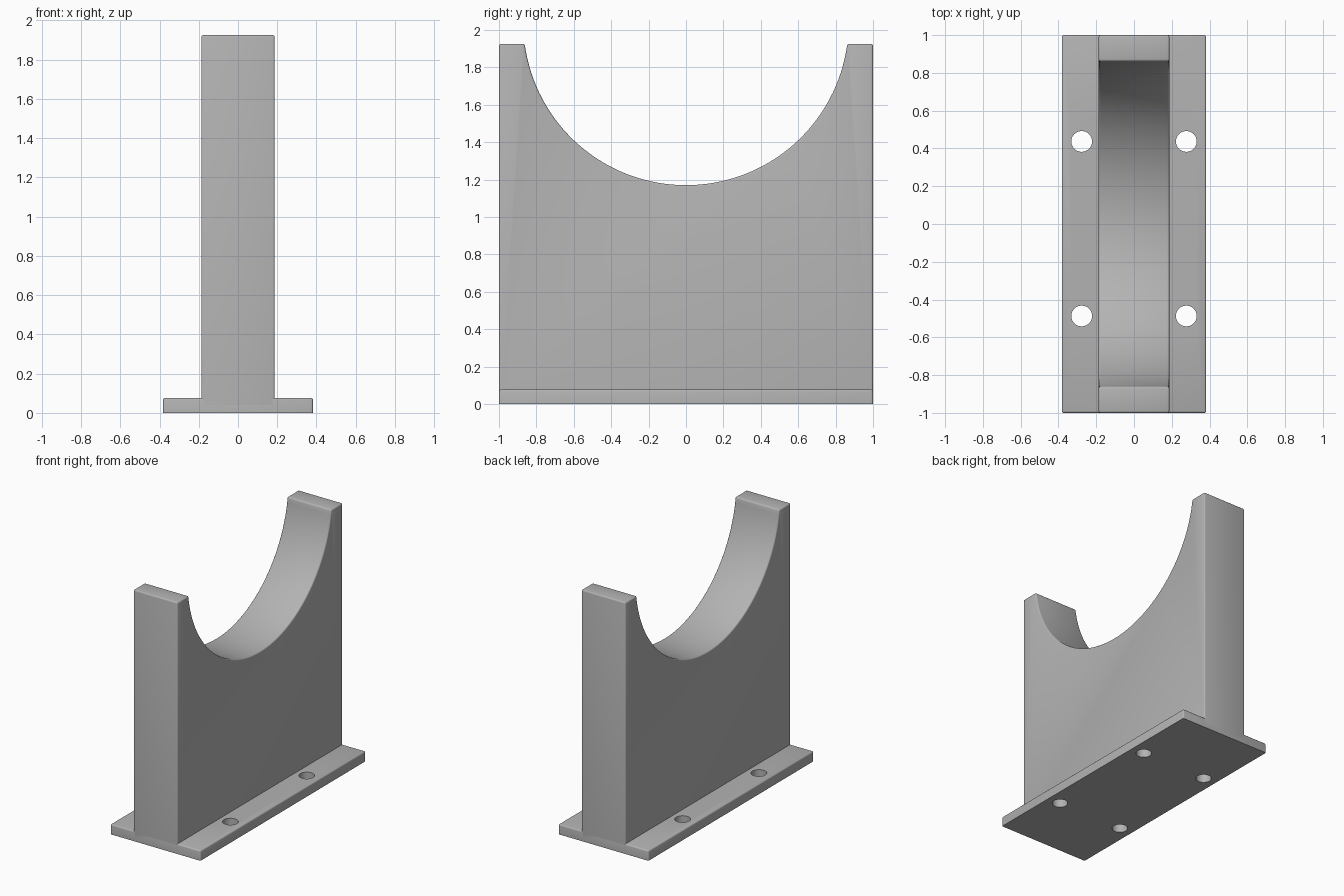
import bpy, bmesh, math

cube = bpy.data.objects.get("Cube")
if cube:
    bpy.data.objects.remove(cube, do_unlink=True)

grey = bpy.data.materials.new("grey")
grey.use_nodes = True
colour = (0.45, 0.45, 0.45, 1)
grey.diffuse_color = colour
grey.node_tree.nodes["Principled BSDF"].inputs["Base Color"].default_value = colour


def extrude_profile(name, profile, half_width, bevel):
    """Extrude a (y, z) profile along x and round every sharp edge except the underside."""
    bm = bmesh.new()
    face = bm.faces.new([bm.verts.new((-half_width, y, z)) for y, z in profile])
    extruded = bmesh.ops.extrude_face_region(bm, geom=[face])["geom"]
    moved = [v for v in extruded if isinstance(v, bmesh.types.BMVert)]
    bmesh.ops.translate(bm, verts=moved, vec=(2 * half_width, 0, 0))
    bmesh.ops.recalc_face_normals(bm, faces=bm.faces)
    floor = min(z for _, z in profile)
    edges = [e for e in bm.edges
             if e.calc_face_angle(0) > math.radians(30)
             and any(v.co.z > floor + 0.001 for v in e.verts)]
    bmesh.ops.bevel(bm, geom=edges, offset=bevel, segments=3, profile=0.5,
                    affect='EDGES', clamp_overlap=True)
    return finish(name, bm)


def finish(name, bm):
    mesh = bpy.data.meshes.new(name)
    bm.to_mesh(mesh)
    bm.free()
    mesh.materials.append(grey)
    obj = bpy.data.objects.new(name, mesh)
    bpy.context.collection.objects.link(obj)
    return obj


def smooth(obj):
    bpy.ops.object.select_all(action='DESELECT')
    obj.select_set(True)
    bpy.context.view_layer.objects.active = obj
    bpy.ops.object.shade_smooth_by_angle(angle=math.radians(35))


# Upright saddle with a circular cradle cut into its top
TOP, RADIUS, CENTRE = 1.925, 0.87, 2.04
reach = math.acos((CENTRE - TOP) / RADIUS)
STEPS = 64
arc = []
for i in range(STEPS + 1):
    a = reach * (1 - 2 * i / STEPS)
    arc.append((RADIUS * math.sin(a), CENTRE - RADIUS * math.cos(a)))
outline = [(-1, 0.04), (1, 0.04), (1, TOP)] + arc + [(-1, TOP)]
saddle = extrude_profile("saddle", outline, 0.187, 0.01)

# Flat mounting base
base = extrude_profile("base", [(-1, 0), (1, 0), (1, 0.077), (-1, 0.077)], 0.382, 0.01)

# Four screw holes through the base
bm = bmesh.new()
for x in (-0.277, 0.277):
    for y in (-0.487, 0.437):
        made = bmesh.ops.create_cone(bm, cap_ends=True, segments=32,
                                     radius1=0.055, radius2=0.055, depth=0.4)
        bmesh.ops.translate(bm, verts=made["verts"], vec=(x, y, 0))
holes = finish("hole_cutter", bm)
holes.hide_render = True
holes.hide_viewport = True
cut = base.modifiers.new("screw_holes", 'BOOLEAN')
cut.operation = 'DIFFERENCE'
cut.solver = 'EXACT'
cut.object = holes
bpy.context.view_layer.objects.active = base
bpy.ops.object.modifier_apply(modifier=cut.name)
bpy.data.objects.remove(holes, do_unlink=True)

for part in (saddle, base):
    smooth(part)
